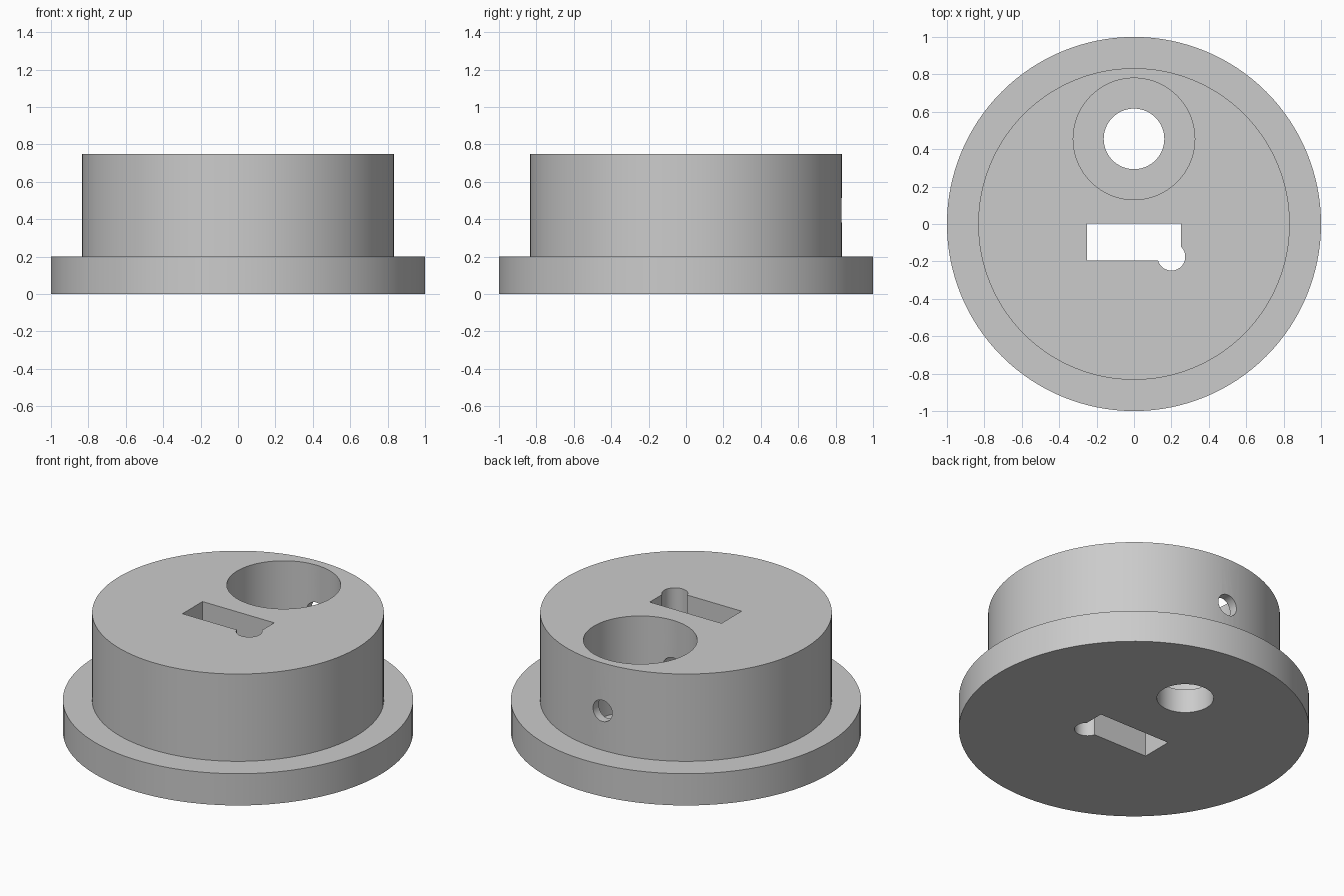
import bpy, bmesh, math
from mathutils import Matrix, Vector

if "Cube" in bpy.data.objects:
    bpy.data.objects.remove(bpy.data.objects["Cube"], do_unlink=True)

grey = bpy.data.materials.new("plain grey")
grey.use_nodes = True
colour = (0.6, 0.6, 0.6, 1)
grey.diffuse_color = colour
grey.node_tree.nodes["Principled BSDF"].inputs["Base Color"].default_value = colour


def make_object(name, bm):
    bmesh.ops.recalc_face_normals(bm, faces=bm.faces)
    mesh = bpy.data.meshes.new(name)
    bm.to_mesh(mesh)
    bm.free()
    mesh.materials.append(grey)
    obj = bpy.data.objects.new(name, mesh)
    bpy.context.collection.objects.link(obj)
    return obj


def rod(name, start, end, radius, segments=64):
    """Capped cylinder between two points."""
    a, b = Vector(start), Vector(end)
    turn = (b - a).to_track_quat('Z', 'Y').to_matrix().to_4x4()
    bm = bmesh.new()
    bmesh.ops.create_cone(bm, cap_ends=True, segments=segments, radius1=radius,
                          radius2=radius, depth=(b - a).length,
                          matrix=Matrix.Translation((a + b) / 2) @ turn)
    return make_object(name, bm)


def box(name, centre, size):
    bm = bmesh.new()
    bmesh.ops.create_cube(bm, size=1, matrix=Matrix.Translation(centre)
                          @ Matrix.Diagonal((*size, 1)))
    return make_object(name, bm)


# Flanged body: stepped profile turned about the z axis
bm = bmesh.new()
profile = [(0, 0), (1, 0), (1, 0.2), (0.833, 0.2), (0.833, 0.75), (0, 0.75)]
verts = [bm.verts.new((r, 0, z)) for r, z in profile]
edges = [bm.edges.new(pair) for pair in zip(verts, verts[1:])]
bmesh.ops.spin(bm, geom=verts + edges, cent=(0, 0, 0), axis=(0, 0, 1),
               angle=math.tau, steps=128)
bmesh.ops.remove_doubles(bm, verts=bm.verts, dist=0.0001)
bmesh.ops.dissolve_limit(bm, angle_limit=0.01, verts=bm.verts, edges=bm.edges)
body = make_object("flanged_body", bm)

# Openings: stepped bore, keyed slot and cross hole from the back
cutters = [
    rod("bore_cutter", (0, 0.455, 0.15), (0, 0.455, 1), 0.325, 96),
    rod("through_hole_cutter", (0, 0.455, -0.2), (0, 0.455, 0.5), 0.162),
    box("slot_cutter", (0, -0.096, 0.4), (0.5, 0.2, 1.2)),
    rod("slot_notch_cutter", (0.2, -0.175, -0.2), (0.2, -0.175, 1), 0.074),
    rod("cross_hole_cutter", (0, -0.1, 0.448), (0, 1.1, 0.448), 0.067, 48),
]
bpy.context.view_layer.objects.active = body
for cutter in cutters:
    cutter.hide_render = True
    cut = body.modifiers.new(cutter.name, 'BOOLEAN')
    cut.operation = 'DIFFERENCE'
    cut.solver = 'EXACT'
    cut.object = cutter
    bpy.ops.object.modifier_apply(modifier=cut.name)
    bpy.data.objects.remove(cutter, do_unlink=True)

# Smooth walls with crisp rims
for obj in bpy.context.selected_objects:
    obj.select_set(False)
body.select_set(True)
bpy.ops.object.shade_smooth_by_angle(angle=math.radians(30))
